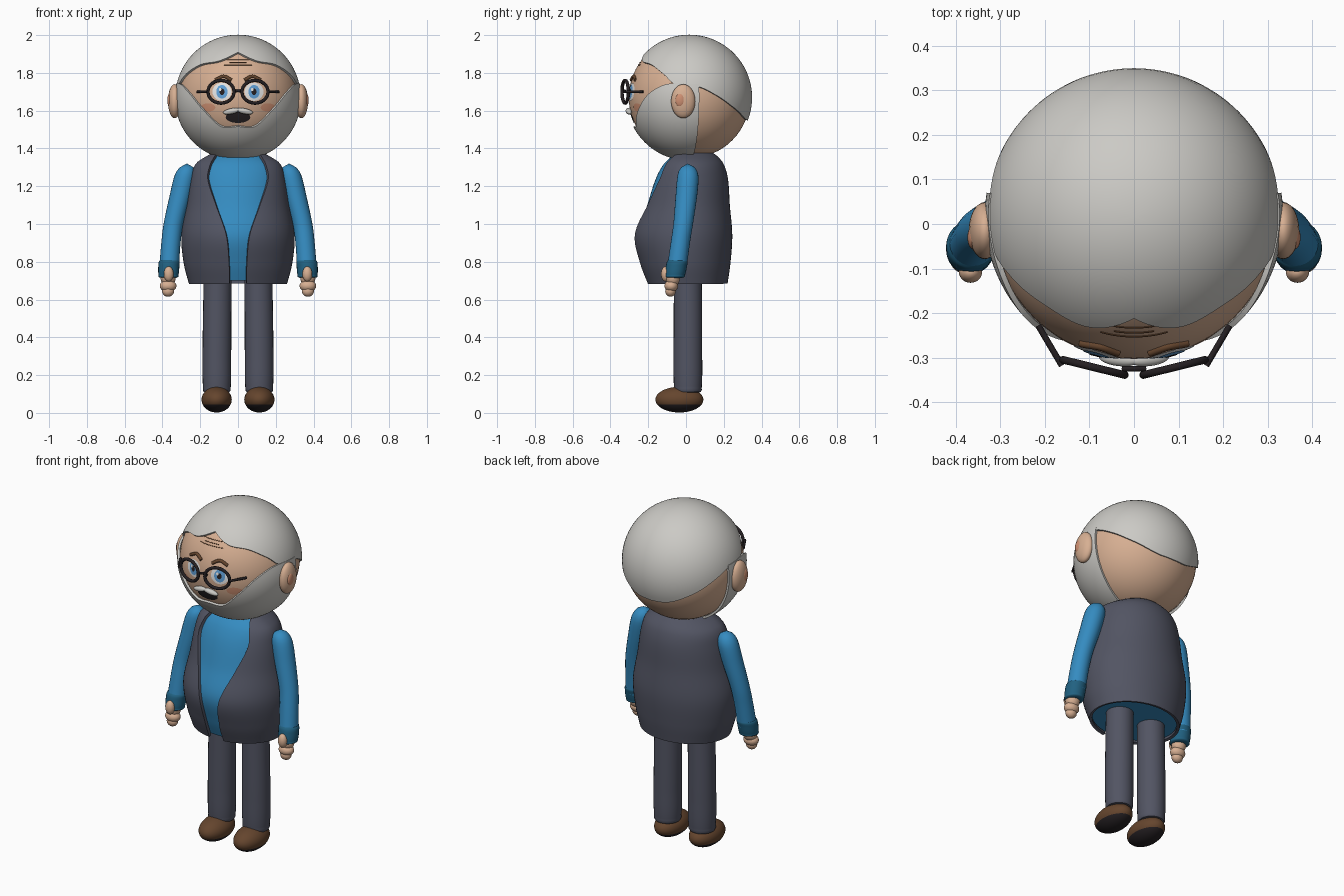
import bpy, bmesh
from math import sin, cos, acos, asin, pi, radians, degrees, sqrt
from mathutils import Vector

cube = bpy.data.objects.get("Cube")
if cube:
    bpy.data.objects.remove(cube, do_unlink=True)

HEAD = Vector((0, 0.018, 1.67))
SKIN_R = 0.321


def material(name, *rgb):
    mat = bpy.data.materials.new(name)
    mat.use_nodes = True
    mat.diffuse_color = (*rgb, 1)
    shader = next(n for n in mat.node_tree.nodes if n.type == 'BSDF_PRINCIPLED')
    shader.inputs["Base Color"].default_value = (*rgb, 1)
    shader.inputs["Roughness"].default_value = 0.7
    return mat


skin = material("skin", .68, .43, .29)
grey = material("hair grey", .60, .59, .56)
blue = material("shirt blue", .035, .26, .53)
cuff_blue = material("cuff blue", .015, .12, .22)
slate = material("slate cloth", .085, .09, .125)
brown = material("leather brown", .13, .06, .027)
black = material("soft black", .018, .014, .016)
white = material("eye white", .85, .85, .85)
blush = material("blush", .62, .28, .17)
iris_blue = material("iris blue", .12, .36, .70)


def finish(obj, name, *mats, thickness=0):
    """Name, colour, thicken and smooth one part."""
    obj.name = obj.data.name = name
    for mat in mats:
        obj.data.materials.append(mat)
    bpy.ops.object.select_all(action='DESELECT')
    obj.select_set(True)
    bpy.context.view_layer.objects.active = obj
    if thickness:
        shell = obj.modifiers.new("shell", 'SOLIDIFY')
        shell.thickness, shell.offset = thickness, 0
        bpy.ops.object.modifier_apply(modifier=shell.name)
    bpy.ops.object.shade_smooth_by_angle(angle=radians(45))
    return obj


def grid(name, rows, mat, thickness=0):
    """Skin a surface over equal rows of points, merging poles and seams."""
    bm = bmesh.new()
    verts = [[bm.verts.new(p) for p in row] for row in rows]
    for a, b in zip(verts, verts[1:]):
        for i in range(len(a) - 1):
            bm.faces.new((a[i], a[i + 1], b[i + 1], b[i]))
    bmesh.ops.remove_doubles(bm, verts=bm.verts, dist=0.00005)
    bmesh.ops.recalc_face_normals(bm, faces=bm.faces)
    mesh = bpy.data.meshes.new(name)
    bm.to_mesh(mesh)
    bm.free()
    obj = bpy.data.objects.new(name, mesh)
    bpy.context.collection.objects.link(obj)
    return finish(obj, name, mat, thickness=thickness)


def sample(keys, t):
    """Smooth curve through keys (t, value, value, ...)."""
    i = max([k for k in range(len(keys) - 1) if keys[k][0] <= t], default=0)
    a, b = keys[i], keys[i + 1]
    before, after = keys[max(i - 1, 0)], keys[min(i + 2, len(keys) - 1)]
    h = b[0] - a[0]
    u = min(max((t - a[0]) / h, 0), 1)
    out = []
    for c in range(1, len(a)):
        ma = (b[c] - before[c]) / (b[0] - before[0]) * h
        mb = (after[c] - a[c]) / (after[0] - a[0]) * h
        d = b[c] - a[c]
        out.append(a[c] + u * (ma + u * (3 * d - 2 * ma - mb + u * (ma + mb - 2 * d))))
    return out


def span(a, b, n):
    return [a + (b - a) * i / n for i in range(n + 1)]


def blob(name, loc, size, *mats, rot=(0, 0, 0), seg=32):
    bpy.ops.mesh.primitive_uv_sphere_add(segments=seg, ring_count=seg // 2, location=loc, rotation=rot)
    obj = bpy.context.object
    obj.scale = size
    return finish(obj, name, *mats)


def column(name, keys, mat, side, steps=28):
    """Upright limb from keys (z, x, y, radius)."""
    rows = []
    for z in span(keys[0][0], keys[-1][0], steps):
        x, y, r = sample(keys, z)
        r = max(r, 0)
        rows.append([(side * x + r * cos(a), y + r * sin(a), z) for a in span(0, 2 * pi, 24)])
    return grid(name, rows, mat)


def tube(name, path, radius, mat, ref, closed=False):
    """Round bar along a path; ref is never parallel to it."""
    pts, n, rows = [Vector(p) for p in path], len(path), []
    for i, p in enumerate(pts):
        nxt = pts[(i + 1) % n] if closed else pts[min(i + 1, n - 1)]
        t = (nxt - pts[i - 1 if closed else max(i - 1, 0)]).normalized()
        u = t.cross(Vector(ref)).normalized()
        v = t.cross(u)
        rows.append([p + radius * (u * cos(a) + v * sin(a)) for a in span(0, 2 * pi, 10)])
    rows = rows + rows[:1] if closed else [[pts[0]] * 11] + rows + [[pts[-1]] * 11]
    return grid(name, rows, mat)


def on_face(x, z, lift=0.0):
    r = SKIN_R + lift
    return Vector((x, HEAD.y - sqrt(r * r - x * x - (z - HEAD.z) ** 2), z))


def decal(name, x, z, rx, rz, mat, lift):
    """Thin oval plate that follows the face."""
    rows = [[on_face(x + f * rx * cos(a), z + f * rz * sin(a), lift) for a in span(0, 2 * pi, 28)]
            for f in span(0, 1, 5)]
    return grid(name, rows, mat)


def head_patch(name, radius, keys, limit, pole, mat):
    """Shell on the head from a pole to an edge; keys are (angle from front, edge z)."""
    columns = []
    for az in span(-limit, limit, 120):
        edge = acos((sample(keys, abs(az))[0] - HEAD.z) / radius)
        s = radians(az)
        columns.append([HEAD + radius * Vector((sin(t) * sin(s), -sin(t) * cos(s), cos(t)))
                        for t in span(pole, edge, 24)])
    return grid(name, columns, mat, thickness=0.012)


# Head, hair and beard
blob("head", HEAD, (SKIN_R,) * 3, skin, seg=64)
hairline = [(0, 1.905), (22, 1.86), (45, 1.84), (64, 1.79), (76, 1.74), (99, 1.725),
            (117, 1.677), (135, 1.62), (160, 1.56), (180, 1.55)]
head_patch("hair", 0.326, hairline, 180, 0, grey)
beard_line = [(0, 1.518), (18, 1.52), (35, 1.61), (50, 1.69), (69, 1.74), (99, 1.74)]
head_patch("beard", 0.329, beard_line, 99, pi, grey)

# Mouth, moustache and forehead lines
decal("mouth", 0, 1.565, .065, .03, black, .003)
for i, (z, w) in enumerate([(1.87, .06), (1.855, .045), (1.842, .075)]):
    tube(f"forehead_line_{i + 1}", [on_face(x, z) for x in span(-w, w, 10)], .002, brown, (0, 0, 1))
tube("glasses_bridge", [(x, -.325, 1.70 + .006 * cos(x * 70)) for x in span(-.025, .025, 6)],
     .007, black, (0, 1, 0))

# Torso rings: z, half width, front depth, back depth, vest opening half width
body = [(.685, .26, .205, .22, .046), (.79, .287, .245, .235, .047), (.94, .30, .277, .245, .062),
        (1.1, .272, .225, .232, .118), (1.24, .25, .18, .222, .162), (1.315, .225, .14, .20, .148),
        (1.35, .175, .105, .172, .128), (1.375, .125, .07, .14, .112)]


def torso_point(z, angle, inset):
    w, front, back, _ = sample(body, z)
    depth = front if cos(angle) > 0 else back
    return ((w - inset) * sin(angle), -(depth - inset) * cos(angle), z)


levels = span(body[0][0], body[-1][0], 40)
vest_rows = []
for z in levels:
    w, _, _, gap = sample(body, z)
    start = asin(min(gap / w, .95))
    vest_rows.append([torso_point(z, a, .008) for a in span(start, 2 * pi - start, 64)])
grid("vest", vest_rows, slate, thickness=.016)
shirt_rows = [[torso_point(z, a, .02) for a in span(0, 2 * pi, 64)] for z in [.70] + levels[2:]]
grid("shirt", [[(0, 0, .70)] * 65] + shirt_rows + [[(0, .03, levels[-1])] * 65], blue)

# Paired parts
arm = [(.77, .365, -.048, .052), (.9, .355, -.03, .051), (1.0, .342, -.015, .052),
       (1.15, .305, .002, .057), (1.25, .282, .01, .056), (1.29, .274, .01, .044),
       (1.312, .27, .01, .022), (1.32, .27, .01, 0)]
cuff = [(.712, .368, -.06, 0), (.716, .368, -.06, .045), (.73, .368, -.058, .053),
        (.78, .366, -.05, .056), (.80, .364, -.046, .055), (.81, .363, -.045, .048)]
leg = [(.10, .113, .01, 0), (.106, .113, .01, .06), (.13, .112, .01, .073),
       (.3, .112, .01, .076), (.72, .108, .01, .074)]
for side, label in ((1, "left"), (-1, "right")):
    # Limbs
    column(label + "_sleeve", arm, blue, side)
    column(label + "_cuff", cuff, cuff_blue, side)
    column(label + "_leg", leg, slate, side, steps=60)
    # Hand
    x = side * .37
    blob(label + "_palm", (x, -.07, .715), (.04, .038, .045), skin)
    blob(label + "_thumb", (x - side * .003, -.108, .735), (.026, .024, .04), skin)
    blob(label + "_knuckles", (x, -.078, .672), (.044, .036, .032), skin)
    blob(label + "_fingertips", (x, -.082, .645), (.032, .028, .03), skin)
    # Shoe with dark sole
    shoe = blob(label + "_shoe", (side * .113, -.035, .07), (.08, .127, .068), brown, black, seg=48)
    for face in shoe.data.polygons:
        face.material_index = int(face.center.z < -.38)
    # Ear
    blob(label + "_ear", (side * .335, -.015, 1.65), (.036, .064, .09), skin)
    blob(label + "_inner_ear", (side * .362, -.03, 1.655), (.012, .026, .036), blush)
    # Eye, brow and cheek
    decal(label + "_eye", side * .085, 1.70, .05, .048, white, .002)
    decal(label + "_iris", side * .085, 1.70, .03, .036, iris_blue, .004)
    decal(label + "_pupil", side * .085, 1.70, .013, .017, black, .006)
    decal(label + "_eye_glint", side * .085 - .01, 1.712, .007, .008, white, .008)
    brow = [(.035, 1.762), (.075, 1.782), (.12, 1.762)]
    tube(label + "_brow", [on_face(side * x, sample(brow, x)[0], .002) for x in span(.035, .12, 10)],
         .009, brown, (0, 0, 1))
    decal(label + "_cheek", side * .158, 1.617, .038, .022, blush, .002)
    blob(label + "_moustache", (side * .035, -.303, 1.597), (.045, .016, .015), grey,
         rot=(0, side * .2, side * .12))
    # Glasses
    rim = [(side * (.09 + .069 * cos(a)), -.322 + .017 * cos(a), 1.70 + .06 * sin(a))
           for a in span(0, 2 * pi, 40)[:-1]]
    tube(label + "_glasses_rim", rim, .009, black, (-side * .25, 1, 0), closed=True)
    tube(label + "_glasses_arm", [(side * .162, -.318, 1.70), (side * .215, -.228, 1.70)],
         .007, black, (0, 0, 1))
